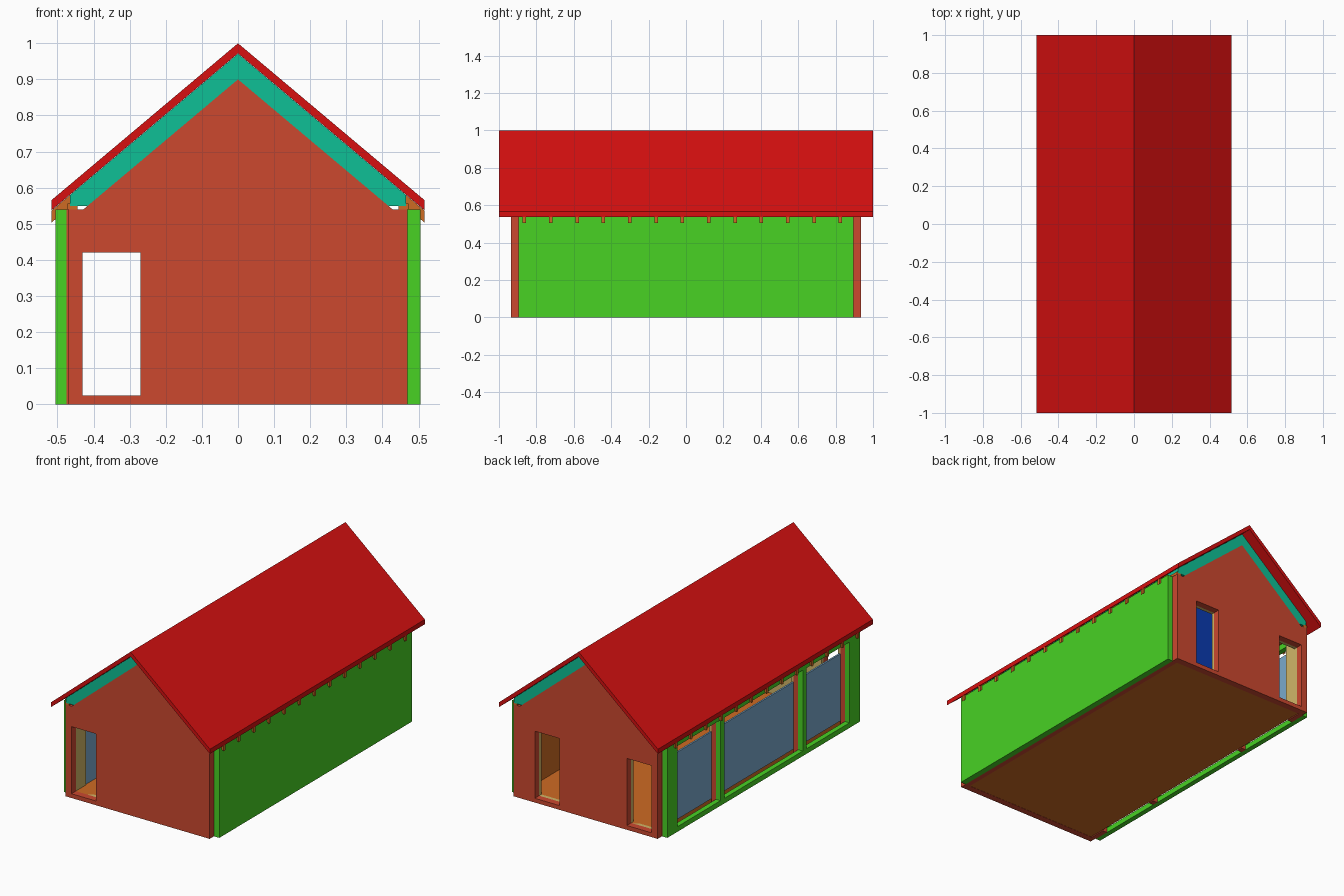
import bpy, bmesh

cube = bpy.data.objects.get("Cube")
if cube:
    bpy.data.objects.remove(cube, do_unlink=True)


def material(name, r, g, b):
    lin = [((c / 255 + 0.055) / 1.055) ** 2.4 if c > 10 else c / 3294 for c in (r, g, b)]
    m = bpy.data.materials.new(name)
    m.use_nodes = True
    m.diffuse_color = (*lin, 1)
    m.node_tree.nodes["Principled BSDF"].inputs["Base Color"].default_value = (*lin, 1)
    return m


red = material("roof red", 215, 16, 16)
brick = material("terracotta", 204, 72, 47)
green = material("cladding green", 72, 210, 36)
teal = material("insulation teal", 14, 192, 150)
orange = material("timber orange", 206, 107, 35)
tan = material("lining tan", 208, 182, 104)
glass = material("glass blue", 122, 170, 205)
blue = material("ceiling blue", 14, 70, 205)


def rect(p0, p1, q0, q1):
    return [(p0, q0), (p1, q0), (p1, q1), (p0, q1)]


def prism(name, mat, outline, a, b, axis="Y", holes=()):
    """Extrude a 2D outline with optional holes from a to b along an axis."""
    bm = bmesh.new()
    edges = []
    for loop in (outline, *holes):
        vs = [bm.verts.new((p, a, q) if axis == "Y" else (a, p, q)) for p, q in loop]
        edges += [bm.edges.new((vs[i - 1], vs[i])) for i in range(len(vs))]
    bmesh.ops.triangle_fill(bm, edges=edges, use_beauty=True)
    ext = bmesh.ops.extrude_face_region(bm, geom=bm.faces[:], use_keep_orig=True)
    moved = [v for v in ext["geom"] if isinstance(v, bmesh.types.BMVert)]
    bmesh.ops.translate(bm, verts=moved, vec=(0, b - a, 0) if axis == "Y" else (b - a, 0, 0))
    bmesh.ops.recalc_face_normals(bm, faces=bm.faces[:])
    me = bpy.data.meshes.new(name)
    bm.to_mesh(me)
    bm.free()
    me.materials.append(mat)
    ob = bpy.data.objects.new(name, me)
    bpy.context.collection.objects.link(ob)
    return ob


SLOPE = 0.841
EAVE, WALL_TOP = 0.517, 0.54
GABLE, INNER = 0.935, 0.895


def chevron(top, bottom, half):
    """Pitched band with vertical cut ends."""
    d = SLOPE * half
    return [(-half, top - d), (0, top), (half, top - d),
            (half, bottom - d), (0, bottom), (-half, bottom - d)]


# Roof covering
prism("roof", red, chevron(1.0, 0.972, EAVE), -1, 1)

# Insulation under the roof, with flat feet
foot, low = 0.465, 0.55
x_low = (0.9 - low) / SLOPE
prism("roof_insulation", teal,
      [(-foot, 0.971 - SLOPE * foot), (0, 0.971), (foot, 0.971 - SLOPE * foot),
       (foot, low), (x_low, low), (0, 0.9), (-x_low, low), (-foot, low)],
      -GABLE, GABLE)
prism("ceiling", blue, chevron(0.899, 0.885, 0.42), -INNER, INNER)

# Rafters whose tails show below the eaves
for i in range(13):
    y = -0.864 + 0.1408 * i
    prism(f"rafter_{i + 1}", orange, chevron(0.971, 0.938, EAVE - 0.001), y - 0.009, y + 0.009)

# Gable walls with door and window openings
x_top = (0.9 - WALL_TOP) / SLOPE
gable = [(-0.47, 0), (0.47, 0), (0.47, WALL_TOP), (x_top, WALL_TOP),
         (0, 0.9), (-x_top, WALL_TOP), (-0.47, WALL_TOP)]
door = rect(-0.43, -0.27, 0.025, 0.42)
window = rect(0.17, 0.33, 0.025, 0.42)
prism("front_gable", brick, gable, -GABLE, -INNER, holes=[door])
prism("back_gable", brick, gable, INNER, GABLE, holes=[door, window])

# Thin linings inside the gables
lining = rect(-0.435, 0.43, 0.01, 0.52)
prism("front_lining", tan, lining, -INNER, -0.875, holes=[door])
prism("back_lining", tan, lining, 0.875, INNER, holes=[door, window])

# Floor slab
prism("floor", orange, rect(-0.44, 0.44, 0.001, 0.025), -INNER, INNER)

# Solid left wall: lining, core and cladding
side = rect(-INNER, INNER, 0, WALL_TOP)
prism("left_wall_lining", orange, rect(-0.875, 0.875, 0.025, 0.53), 0.43, 0.44, "X")
prism("left_wall_core", brick, side, 0.44, 0.47, "X")
prism("left_cladding", green, side, 0.47, 0.505, "X")

# Glazed right wall: green frame with three openings
bays = [(-0.80, -0.40), (-0.365, 0.365), (0.40, 0.80)]
prism("right_frame", green, side, -0.505, -0.475, "X",
      holes=[rect(a, b, 0.03, 0.505) for a, b in bays])
for i, (a, b) in enumerate(bays):
    prism(f"glass_{i + 1}", glass, rect(a, b, 0.025, 0.42), -0.445, -0.435, "X")

# Posts and end panels behind the frame
solids = [(-INNER, -0.80), (-0.40, -0.365), (0.365, 0.40), (0.80, INNER)]
for i, (a, b) in enumerate(solids):
    prism(f"right_core_{i + 1}", brick, rect(a, b, 0, WALL_TOP), -0.475, -0.445, "X")
    prism(f"right_lining_{i + 1}", tan, rect(a, b, 0.025, 0.53), -0.445, -0.43, "X")

# Wall plates carrying the rafters
for name, s in (("left", 1), ("right", -1)):
    x0, x1 = sorted((s * 0.445, s * 0.472))
    prism(name + "_wall_plate", orange, rect(x0, x1, WALL_TOP, 0.556), -GABLE, GABLE)
